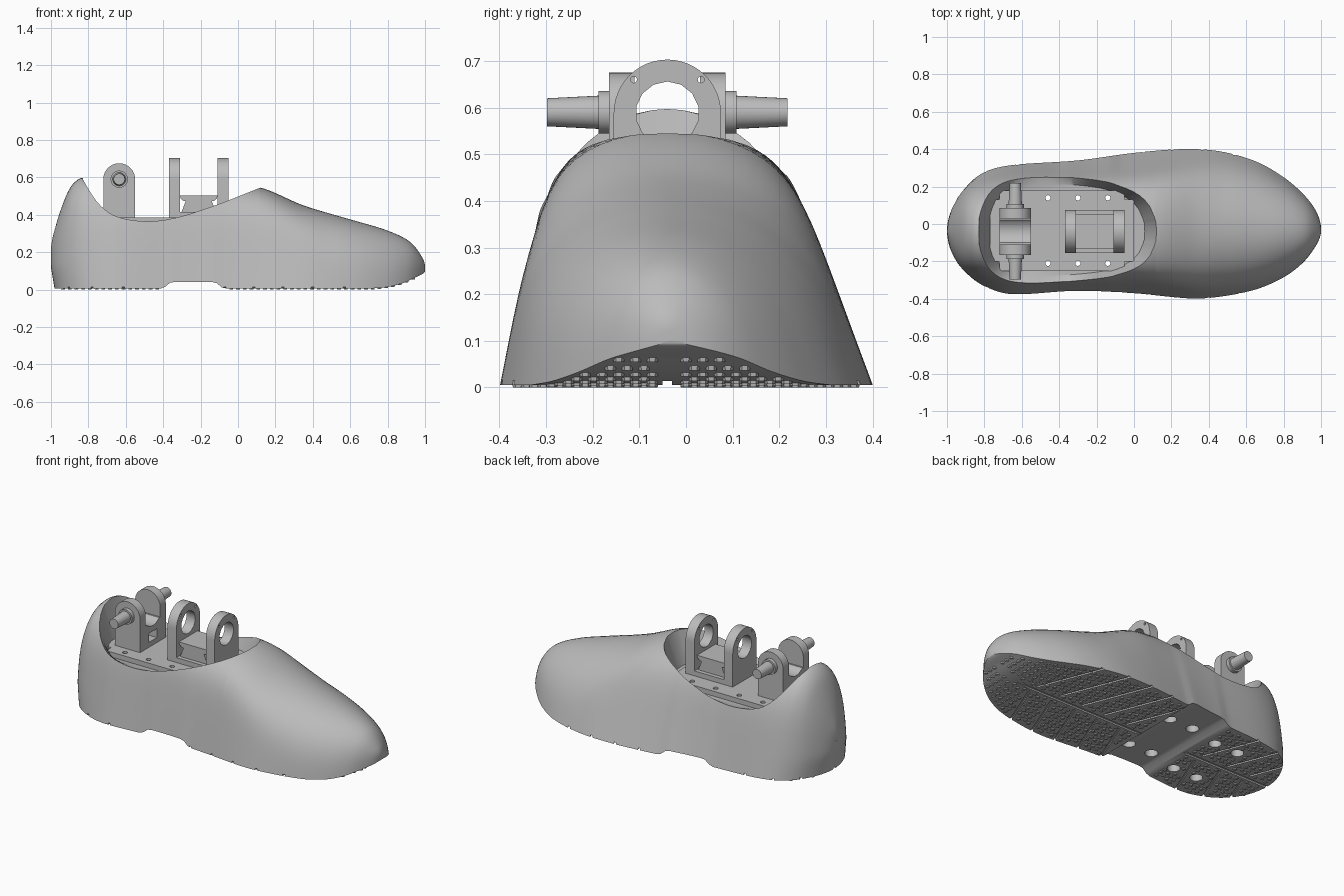
import bpy, bmesh, math
from mathutils import Vector, Matrix

if "Cube" in bpy.data.objects:
    bpy.data.objects.remove(bpy.data.objects["Cube"], do_unlink=True)

grey = bpy.data.materials.new("plain_grey")
grey.use_nodes = True
grey.diffuse_color = (0.5, 0.5, 0.5, 1)
grey.node_tree.nodes["Principled BSDF"].inputs["Base Color"].default_value = (0.5, 0.5, 0.5, 1)

MID = -0.04  # centre line of the foot mechanism


def finish(name, bm):
    bmesh.ops.recalc_face_normals(bm, faces=bm.faces)
    me = bpy.data.meshes.new(name)
    bm.to_mesh(me)
    bm.free()
    ob = bpy.data.objects.new(name, me)
    bpy.context.collection.objects.link(ob)
    me.materials.append(grey)
    return ob


def smooth(ob, angle=35):
    bpy.ops.object.select_all(action='DESELECT')
    ob.select_set(True)
    bpy.context.view_layer.objects.active = ob
    bpy.ops.object.shade_smooth_by_angle(angle=math.radians(angle))


def add_box(bm, lo, hi):
    lo, hi = Vector(lo), Vector(hi)
    m = Matrix.Translation((lo + hi) / 2) @ Matrix.Diagonal((*(hi - lo), 1))
    return bmesh.ops.create_cube(bm, size=1, matrix=m)["verts"]


def add_rod(bm, start, end, r1, r2, sides=32):
    start, end = Vector(start), Vector(end)
    d = end - start
    m = Matrix.Translation((start + end) / 2) @ d.to_track_quat('Z', 'Y').to_matrix().to_4x4()
    bmesh.ops.create_cone(bm, cap_ends=True, segments=sides, radius1=r1, radius2=r2,
                          depth=d.length, matrix=m)


def add_prism(bm, points, offset):
    face = bm.faces.new([bm.verts.new(p) for p in points])
    new = bmesh.ops.extrude_face_region(bm, geom=[face])["geom"]
    bmesh.ops.translate(bm, vec=offset, verts=[g for g in new if isinstance(g, bmesh.types.BMVert)])


def cut(ob, cutter):
    mod = ob.modifiers.new("cut", 'BOOLEAN')
    mod.operation, mod.object, mod.solver = 'DIFFERENCE', cutter, 'EXACT'
    dg = bpy.context.evaluated_depsgraph_get()
    me = bpy.data.meshes.new_from_object(ob.evaluated_get(dg))
    ob.modifiers.clear()
    ob.data = me


def curve(table):
    """Smooth interpolation along the shoe, rounded at heel and toe."""
    k = [(math.acos(-x), v) for x, v in table]

    def slope(i):
        a, b = k[max(i - 1, 0)], k[min(i + 1, len(k) - 1)]
        return (b[1] - a[1]) / (b[0] - a[0])

    def f(x):
        th = math.acos(max(-1, min(1, -x)))
        i = 0
        while i < len(k) - 2 and th > k[i + 1][0]:
            i += 1
        h = k[i + 1][0] - k[i][0]
        u = max(0, min(1, (th - k[i][0]) / h))
        return ((2*u**3 - 3*u*u + 1) * k[i][1] + (u**3 - 2*u*u + u) * h * slope(i)
                + (3*u*u - 2*u**3) * k[i + 1][1] + (u**3 - u*u) * h * slope(i + 1))
    return f


# Shoe outline, height, roundness and collar
left = curve([(-1, -.03), (-.97, .1), (-.9, .21), (-.8, .28), (-.65, .315), (-.3, .34), (0, .38),
              (.25, .4), (.45, .39), (.65, .335), (.8, .25), (.9, .165), (.97, .075), (1, -.03)])
right = curve([(-1, -.03), (-.97, -.17), (-.9, -.27), (-.8, -.335), (-.65, -.375), (-.3, -.357),
               (0, -.37), (.3, -.398), (.45, -.39), (.65, -.35), (.8, -.285), (.9, -.21),
               (.97, -.12), (1, -.03)])
top = curve([(-1, .2), (-.98, .32), (-.95, .42), (-.9, .54), (-.86, .585), (-.83, .597), (-.5, .6),
             (-.1, .57), (.12, .545), (.35, .45), (.6, .375), (.8, .315), (.92, .255), (.98, .18),
             (1, .12)])
round_power = curve([(-1, 3), (-.83, 6), (.12, 8), (.5, 4), (1, 2.5)])
taper = curve([(-1, .1), (-.83, .28), (-.4, .3), (.12, .36), (.6, .25), (1, .1)])
collar = curve([(-.83, .59), (-.75, .465), (-.66, .395), (-.5, .365), (-.35, .38), (-.15, .44),
                (.12, .545)])
toe_lift = curve([(.7, .005), (.8, .014), (.88, .034), (.95, .066), (1, .1)])
OPEN = (-.83, .12)


def bottom(x):
    if x > .7:
        return toe_lift(x)
    u = max(0, min(1, (.17 - abs(x + .24)) / .06))
    return .005 + .036 * u * u * (3 - 2 * u)


def shoe_body():
    n, m = 110, 18
    xs = {round(-math.cos(math.pi * i / n), 4) for i in range(n + 1)}
    xs |= {-.83, -.827, -.82, .12, .118, .11}
    xs = sorted(xs)
    bm = bmesh.new()
    cols = []
    for x in xs:
        yl, yr, zb, zt = left(x), right(x), bottom(x), top(x)
        is_open = OPEN[0] < x < OPEN[1]
        tc = min(.995, (collar(x) - zb) / (zt - zb)) if is_open else 1
        sides = []
        for sgn in (1, -1):
            if sgn < 0 and abs(x) == 1:
                sides.append(sides[0])
                continue
            col = []
            for s in range(m + 1):
                t = tc * math.sin(math.pi / 2 * s / m)
                if sgn < 0 and s == m and not is_open:
                    col.append(sides[0][-1])
                    continue
                w = (yl - yr) / 2 * (1 - taper(x) * t) * math.sqrt(max(0, 1 - t ** round_power(x)))
                mid = (yl + yr) / 2 * (1 - t) + (MID * t if abs(x) < 1 else -.03 * t)
                z = zb + (zt - zb) * t
                tuck = .02 * max(0, 1 - z / .12) * max(0, -x - .7) / .3
                col.append(bm.verts.new((x + tuck, mid + sgn * w, z)))
            sides.append(col)
        cols.append(sides)

    def face(*vs):
        vs = list(dict.fromkeys(vs))
        if len(vs) > 2:
            bm.faces.new(vs)

    for a, b in zip(cols, cols[1:]):
        for k in (0, 1):
            for s in range(m):
                face(a[k][s], b[k][s], b[k][s + 1], a[k][s + 1])
        face(a[0][0], a[1][0], b[1][0], b[0][0])
    # Sloping lining from the collar down to the footbed
    i0, i1 = xs.index(OPEN[0]), xs.index(OPEN[1])
    rim = [cols[i][0][-1] for i in range(i0, i1 + 1)]
    rim += [cols[i][1][-1] for i in range(i1 - 1, i0, -1)]
    inner = [bm.verts.new((-.36 + (v.co.x + .36) * .87, MID + (v.co.y - MID) * .87, .355))
             for v in rim]
    for i in range(len(rim)):
        j = (i + 1) % len(rim)
        face(rim[i], rim[j], inner[j], inner[i])
    face(*inner)
    return finish("shoe_body", bm)


body = shoe_body()

# Plate inside the shoe
bm = bmesh.new()
add_box(bm, (-.77, -.25, .34), (0, .18, .385))
bmesh.ops.bevel(bm, geom=[e for e in bm.edges if abs(e.verts[0].co.z - e.verts[1].co.z) > .01],
                offset=.05, segments=6, affect='EDGES')
plate = finish("foot_plate", bm)

# Bolt holes, wider below, and tread grooves
holes = [(x, y) for x in (-.62, -.46, -.3, -.14) for y in (.14, -.21)]
grooves = (-.82, -.66, -.48, .06, .22, .38, .54, .7)
bolt_bm, bore_bm, groove_bm = bmesh.new(), bmesh.new(), bmesh.new()
for x, y in holes:
    add_rod(bolt_bm, (x, y, -.1), (x, y, .5), .014, .014, 20)
    add_rod(bore_bm, (x, y, -.1), (x, y, .3), .036, .036, 24)
add_box(groove_bm, (-1.2, MID - .01, -.1), (1.2, MID + .01, .014))
for x in grooves:
    for sgn in (1, -1):
        vs = [(x - .4 * d + e, MID + sgn * d, -.1) for d, e in
              ((.03, -.007), (.03, .007), (.5, .007), (.5, -.007))]
        add_prism(groove_bm, vs, (0, 0, .115))
bolts, bores, groove_cutter = [finish(n, b) for n, b in (
    ("bolt_cutter", bolt_bm), ("bore_cutter", bore_bm), ("groove_cutter", groove_bm))]
for c in (groove_cutter, bores, bolts):
    cut(body, c)
cut(plate, bolts)

# Small hexagonal studs under the sole
bm = bmesh.new()
pitch = .036
for i in range(-27, 28):
    for j in range(-12, 13):
        x, y = i * pitch, (j + .5 * (i % 2)) * pitch
        d = abs(y - MID)
        if abs(x) > .97 or not right(x) + .025 < y < left(x) - .025 or -.42 < x < -.06 or d < .024:
            continue
        if any(abs(x - g + .4 * d) < .02 for g in grooves):
            continue
        if any(math.hypot(x - a, y - b) < .05 for a, b in holes):
            continue
        z = bottom(x)
        add_rod(bm, (x, y, z + .006), (x, y, z - .005), .013, .011, 6)
finish("sole_studs", bm)


def arch(c, zc, r, zb, n=24):
    """Upright outline with a round top."""
    pts = [(c + r * math.cos(math.pi * k / n), zc + r * math.sin(math.pi * k / n))
           for k in range(n + 1)]
    return pts + [(c - r, zb), (c + r, zb)]


# Front bracket: two bored uprights on a filleted base
bm = bmesh.new()
for x in (-.37, -.11):
    add_prism(bm, [(x, y, z) for y, z in arch(MID, .588, .115, .38)], (.06, 0, 0))
uprights = finish("bracket_uprights", bm)
bm = bmesh.new()
add_rod(bm, (-.5, MID, .588), (.1, MID, .588), .068, .068, 14)
for s in (1, -1):
    add_rod(bm, (-.5, MID + s * .072, .66), (.1, MID + s * .072, .66), .007, .007, 12)
bearing_cutter = finish("bearing_cutter", bm)
cut(uprights, bearing_cutter)
bm = bmesh.new()
fillet = [(.03 * (1 - math.sin(a)), .03 * (1 - math.cos(a)))
          for a in [math.pi / 2 * k / 6 for k in range(7)]]
prof = [(-.315, .38), (-.105, .38)] + [(-.11 - u, .472 + v) for u, v in reversed(fillet)][::-1]
prof += [(-.31 + u, .472 + v) for u, v in reversed(fillet)]
add_prism(bm, [(x, -.13, z) for x, z in prof], (0, .18, 0))
add_box(bm, (-.37, -.155, .38), (-.05, .075, .415))
base = finish("bracket_base", bm)

# Rear clevis: two lugs, a saddle block with a pocket, and side pins
CX, CZ = -.635, .59
bm = bmesh.new()
for y in (-.165, .03):
    add_prism(bm, [(x, y, z) for x, z in arch(CX, CZ, .085, .38)], (0, .055, 0))
lugs = finish("clevis_lugs", bm)
bm = bmesh.new()
add_box(bm, (CX - .085, -.112, .38), (CX + .085, .032, .53))
saddle = finish("clevis_saddle", bm)
bm = bmesh.new()
add_rod(bm, (CX - .2, MID, CZ), (CX + .2, MID, CZ), .085, .085)
add_box(bm, (CX + .03, MID - .04, .415), (CX + .2, MID + .04, .47))
saddle_cutter = finish("saddle_cutter", bm)
cut(saddle, saddle_cutter)
bm = bmesh.new()
for s in (1, -1):
    def at(d):
        return (CX, MID + s * d, CZ)
    add_rod(bm, at(.12), at(.148), .046, .046)
    add_rod(bm, at(.14), at(.258), .036, .03)
pins = finish("clevis_pins", bm)

for ob in (bolts, bores, groove_cutter, bearing_cutter, saddle_cutter):
    bpy.data.objects.remove(ob, do_unlink=True)
for ob in (body, plate, uprights, base, lugs, saddle, pins):
    smooth(ob)
